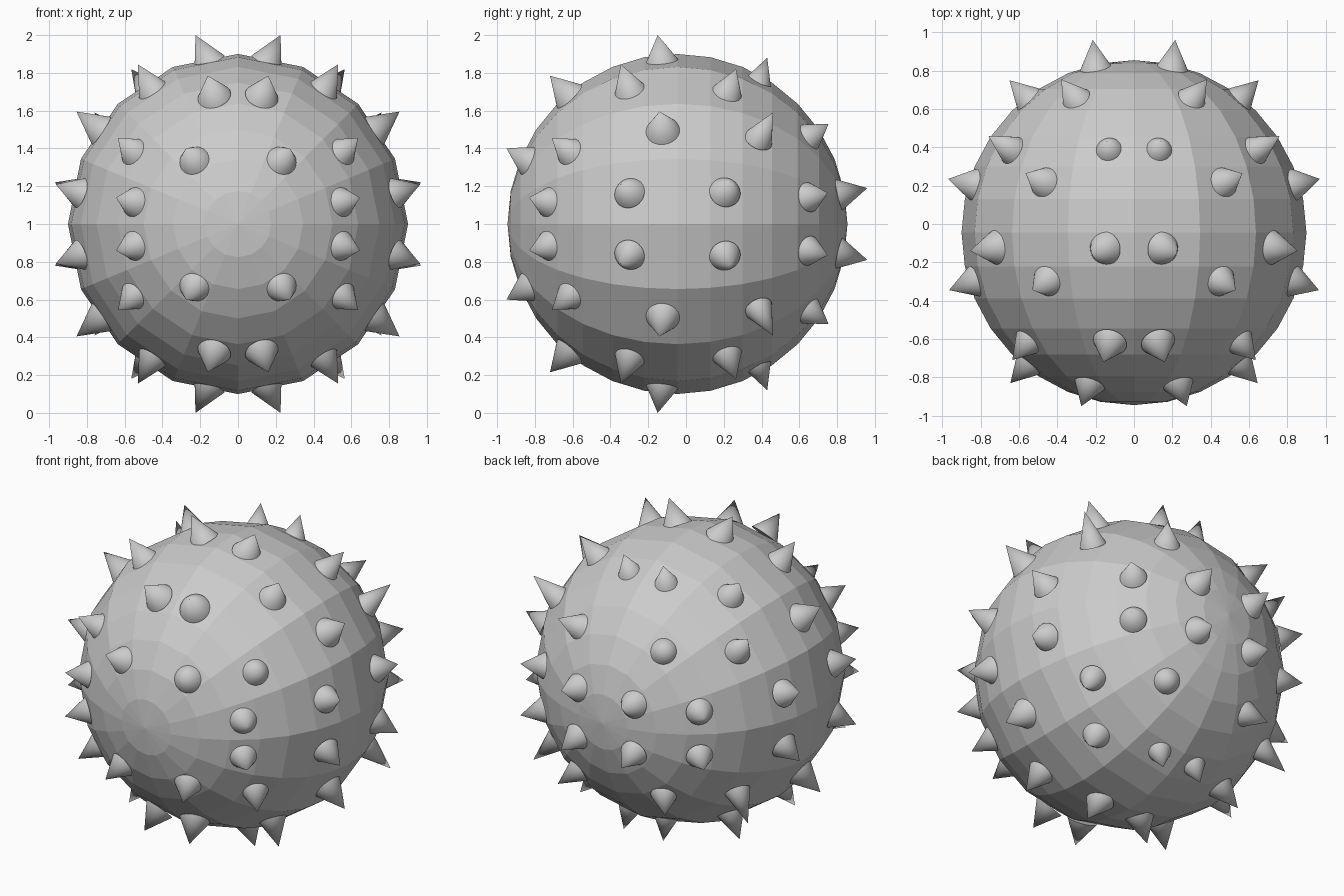
import bpy
import math
from mathutils import Vector

# Ball: low-poly sphere with its poles along y
bpy.ops.mesh.primitive_uv_sphere_add(segments=16, ring_count=16, radius=0.9,
                                     location=(0, -0.045, 1.0),
                                     rotation=(math.pi / 2, 0, 0))
ball = bpy.context.object
ball.name = "ball"

# One quarter of the spikes: base centre, tip (z relative to ball centre), base radius
SPIKES = [
    ((.20, .83, .16), (.215, .96, .19), .073),
    ((.565, .665, .145), (.65, .75, .165), .068),
    ((.31, .66, .465), (.38, .755, .53), .07),
    ((.645, .39, .46), (.76, .46, .59), .07),
    ((.855, .21, .175), (.97, .235, .22), .072),
    ((.13, .39, .77), (.14, .43, .88), .06),
    ((.475, .22, .70), (.565, .265, .82), .076),
    ((.16, -.13, .87), (.225, -.15, 1.0), .078),
    ((.735, -.125, .505), (.855, -.14, .595), .08),
    ((.455, -.30, .715), (.53, -.345, .845), .078),
    ((.85, -.305, .17), (.965, -.345, .21), .072),
    ((.56, -.625, .39), (.635, -.71, .455), .07),
    ((.13, -.63, .69), (.16, -.72, .785), .078),
    ((.565, -.745, .12), (.645, -.83, .14), .068),
    ((.238, -.85, .345), (.275, -.95, .40), .071),
]


def add_spike(base, tip, radius):
    axis = tip - base
    length = axis.length
    sink = 0.02  # push the base slightly into the ball
    root = base - axis.normalized() * sink
    bpy.ops.mesh.primitive_cone_add(
        vertices=32, radius1=radius * (length + sink) / length, radius2=0,
        depth=length + sink, location=(root + tip) / 2,
        rotation=axis.to_track_quat('Z', 'Y').to_euler())
    spike = bpy.context.object
    spike.name = "spike"
    bpy.ops.object.shade_smooth_by_angle(angle=math.radians(40))


# Mirror the quarter left/right and up/down
for base, tip, radius in SPIKES:
    for sx in (1, -1):
        for sz in (1, -1):
            add_spike(Vector((base[0] * sx, base[1], 1 + base[2] * sz)),
                      Vector((tip[0] * sx, tip[1], 1 + tip[2] * sz)), radius)
